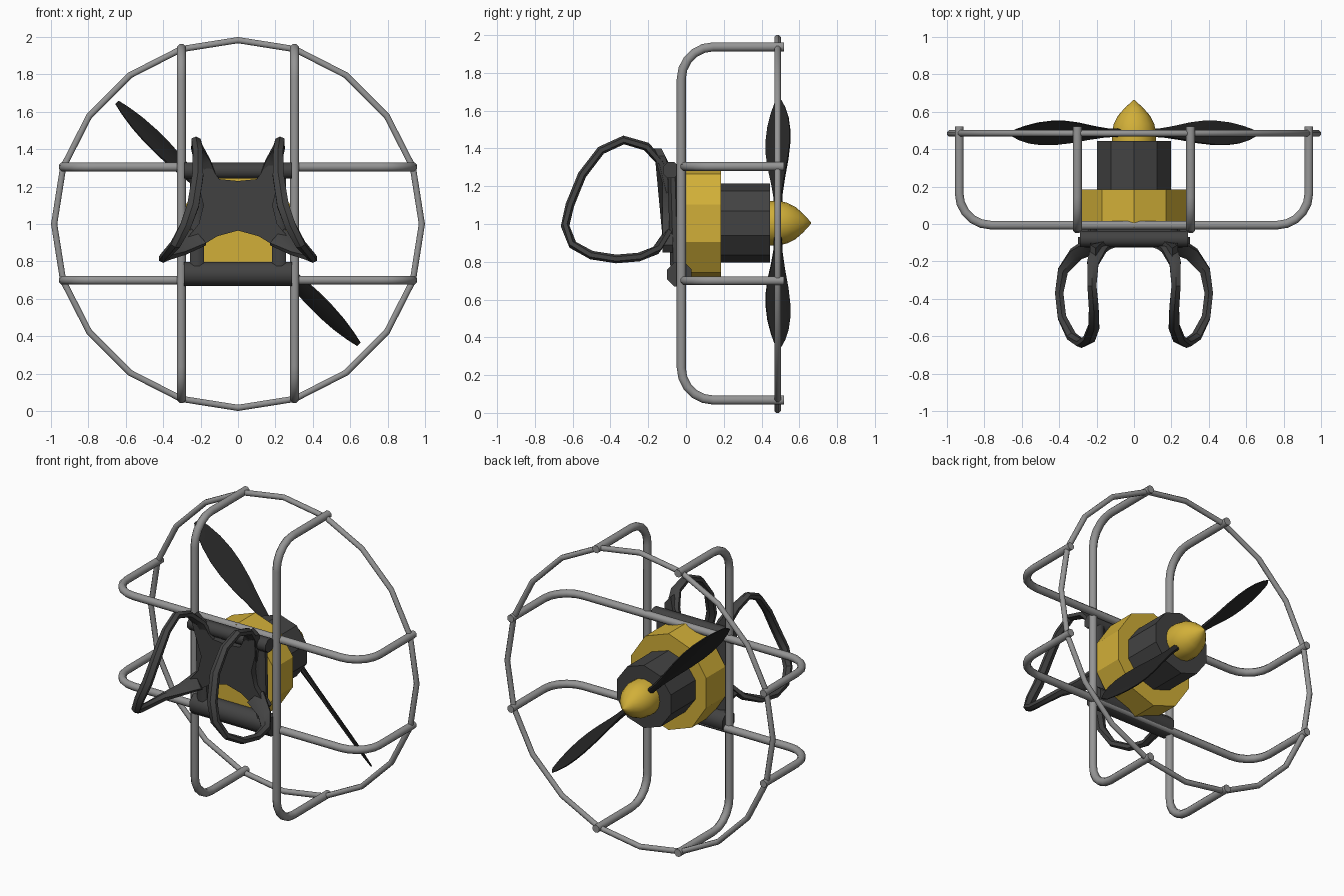
import bpy, bmesh, math
from mathutils import Vector

if "Cube" in bpy.data.objects:
    bpy.data.objects.remove(bpy.data.objects["Cube"])


def material(name, rgb):
    m = bpy.data.materials.new(name)
    m.diffuse_color = (*rgb, 1)
    m.use_nodes = True
    m.node_tree.nodes["Principled BSDF"].inputs["Base Color"].default_value = m.diffuse_color
    return m


STEEL = material("grey_steel", (0.30, 0.30, 0.30))
YELLOW = material("yellow_paint", (0.64, 0.43, 0.04))
DARK = material("dark_fabric", (0.055, 0.055, 0.055))
BLACK = material("black_blade", (0.02, 0.02, 0.02))


def finish(name, bm, mat, angle):
    bmesh.ops.recalc_face_normals(bm, faces=bm.faces)
    me = bpy.data.meshes.new(name)
    bm.to_mesh(me)
    bm.free()
    me.materials.append(mat)
    me.shade_smooth()
    me.set_sharp_from_angle(angle=math.radians(angle))
    ob = bpy.data.objects.new(name, me)
    bpy.context.collection.objects.link(ob)
    return ob


def skin(bm, rings, closed=False):
    """Join rings of vertices with quads and cap the open ends."""
    n = len(rings[0])
    last = len(rings) if closed else len(rings) - 1
    for i in range(last):
        a, b = rings[i], rings[(i + 1) % len(rings)]
        for j in range(n):
            k = (j + 1) % n
            bm.faces.new((a[j], a[k], b[k], b[j]))
    if not closed:
        bm.faces.new(rings[0])
        bm.faces.new(rings[-1])


def sweep(name, pts, widths, depths, axis, mat, sides=8, closed=False, angle=50):
    """Sweep an ellipse along a path; its width lies along the given axis."""
    pts = [Vector(p) for p in pts]
    count = len(pts)
    if not isinstance(widths, list):
        widths = [widths] * count
    if not isinstance(depths, list):
        depths = [depths] * count
    bm = bmesh.new()
    rings = []
    for i, p in enumerate(pts):
        if closed:
            before, after = pts[i - 1], pts[(i + 1) % count]
        else:
            before, after = pts[max(i - 1, 0)], pts[min(i + 1, count - 1)]
        t = (after - before).normalized()
        w = Vector(axis)
        w = (w - t * w.dot(t)).normalized()
        d = t.cross(w)
        ring = []
        for j in range(sides):
            a = 2 * math.pi * (j + 0.5) / sides
            ring.append(bm.verts.new(p + w * widths[i] * math.cos(a) + d * depths[i] * math.sin(a)))
        rings.append(ring)
    skin(bm, rings, closed)
    return finish(name, bm, mat, angle)


def lathe(name, profile, sides, mat, angle, sx=1.0):
    """Turn (radius, y) points around the motor axis."""
    bm = bmesh.new()
    rings = []
    for r, y in profile:
        ring = []
        for j in range(sides):
            a = 2 * math.pi * j / sides
            ring.append(bm.verts.new((r * sx * math.sin(a), y, 1.005 + r * math.cos(a))))
        rings.append(ring)
    skin(bm, rings)
    return finish(name, bm, mat, angle)


# Guard ring with twenty straight segments
ring_pts = [(0.983 * math.sin(i * math.pi / 10), 0.485, 1 + 0.983 * math.cos(i * math.pi / 10))
            for i in range(20)]
sweep("guard_ring", ring_pts, 0.018, 0.018, (0, 1, 0), STEEL, closed=True)


# Bent cage bars: (position along bar, y) with rounded corners
def bar_profile(half, y0, bend=0.17, end=0.52):
    side = [(half, end)]
    for k in range(6):
        a = k * math.pi / 10
        side.append((half - bend + bend * math.cos(a), y0 + bend - bend * math.sin(a)))
    return side + [(-u, y) for u, y in reversed(side)]


for s, label in ((-1, "left"), (1, "right")):
    sweep("upright_bar_" + label, [(s * 0.303, y, 1.003 + u) for u, y in bar_profile(0.935, -0.025)],
          0.026, 0.026, (1, 0, 0), STEEL)
for z, label in ((0.70, "lower"), (1.305, "upper")):
    sweep("cross_bar_" + label, [(u, y, z) for u, y in bar_profile(0.935, -0.006)],
          0.025, 0.025, (0, 0, 1), STEEL)

# Motor housing, motor and spinner
lathe("motor_housing", [(0.322, -0.02), (0.322, 0.185)], 10, YELLOW, 25, sx=0.91)
lathe("motor", [(0.209, 0.18), (0.209, 0.445)], 10, DARK, 25)
lathe("spinner", [(0.118, 0.44), (0.118, 0.49), (0.108, 0.535), (0.085, 0.58),
                  (0.05, 0.62), (0.004, 0.662)], 16, YELLOW, 50)

# Two pitched propeller blades
steps = [0.06, 0.2, 0.32, 0.45, 0.56, 0.66, 0.76, 0.85, 0.915]
chords = [0.022, 0.026, 0.045, 0.070, 0.083, 0.084, 0.072, 0.048, 0.022]
thick = [0.02, 0.018, 0.014, 0.012, 0.011, 0.010, 0.009, 0.007, 0.004]
q = math.sqrt(0.5)
for s, label in ((1, "upper"), (-1, "lower")):
    sweep("propeller_blade_" + label, [(-s * q * t, 0.487, 1.003 + s * q * t) for t in steps],
          chords, thick, (s * 0.57 * q, 0.82, s * 0.57 * q), BLACK, sides=8, angle=50)

# Padded rolls and the posts between them
sweep("lower_roll", [(-0.29, -0.035, 0.733), (0.29, -0.035, 0.733)], 0.07, 0.07, (0, 1, 0), DARK)
sweep("upper_roll", [(-0.29, -0.08, 1.285), (0.29, -0.08, 1.285)], 0.046, 0.046, (0, 1, 0), DARK)
for s, label in ((-1, "left"), (1, "right")):
    sweep("back_post_" + label, [(s * 0.22, -0.055, 0.76), (s * 0.22, -0.07, 1.28)],
          0.04, 0.03, (1, 0, 0), DARK)

# Back panel cut from a symmetric outline
half = [(0.10, 1.24), (0.165, 1.33), (0.205, 1.40), (0.235, 1.36), (0.215, 1.22), (0.185, 1.10),
        (0.21, 1.00), (0.30, 0.89), (0.27, 0.85), (0.20, 0.88), (0.11, 0.935)]
outline = [(0, 1.23)] + half + [(0, 0.965)] + [(-x, z) for x, z in reversed(half)]
bm = bmesh.new()
front = bm.faces.new([bm.verts.new((x, -0.125 - 0.5 * max(0, z - 1.28), z)) for x, z in outline])
out = bmesh.ops.extrude_face_region(bm, geom=[front], use_keep_orig=True)
bmesh.ops.translate(bm, verts=[v for v in out["geom"] if isinstance(v, bmesh.types.BMVert)],
                    vec=(0, 0.055, 0))
finish("back_panel", bm, DARK, 40)

# Looped arm straps
loop = [(0.15, -0.095, 1.18), (0.19, -0.135, 1.33), (0.22, -0.21, 1.41), (0.225, -0.33, 1.445),
        (0.215, -0.45, 1.39), (0.215, -0.55, 1.26), (0.24, -0.615, 1.10), (0.28, -0.64, 0.99),
        (0.335, -0.60, 0.89), (0.385, -0.50, 0.835), (0.40, -0.37, 0.815), (0.38, -0.25, 0.825),
        (0.31, -0.16, 0.86), (0.21, -0.11, 0.93)]
strap_w = [0.07, 0.05, 0.035, 0.028, 0.03, 0.034, 0.036, 0.034, 0.03, 0.026, 0.026, 0.032, 0.045, 0.07]
for s, label in ((-1, "left"), (1, "right")):
    sweep("arm_strap_" + label, [(s * x, y, z) for x, y, z in loop], strap_w, 0.023,
          (1, 0, 0), DARK, sides=6, angle=35)
